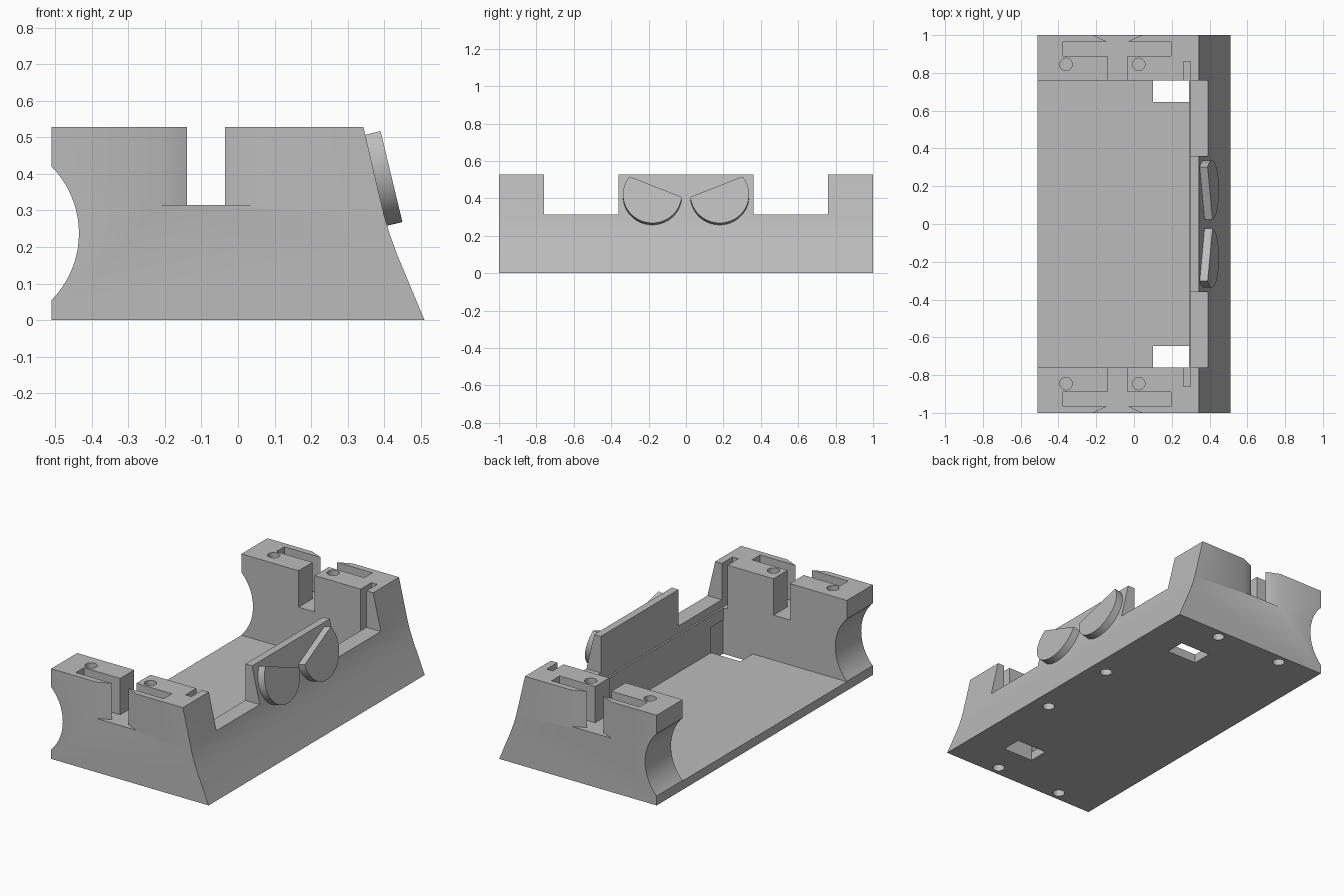
import bpy, bmesh, math
from mathutils import Vector

cube = bpy.data.objects.get("Cube")
if cube:
    bpy.data.objects.remove(cube, do_unlink=True)

grey = bpy.data.materials.new("plain_grey")
grey.use_nodes = True
COLOUR = (0.5, 0.5, 0.5, 1)
grey.diffuse_color = COLOUR
grey.node_tree.nodes["Principled BSDF"].inputs["Base Color"].default_value = COLOUR


def prism(name, points, offset):
    """Extrude a closed outline of 3D points along an offset."""
    bm = bmesh.new()
    face = bm.faces.new([bm.verts.new(p) for p in points])
    ext = bmesh.ops.extrude_face_region(bm, geom=[face])["geom"]
    top = [v for v in ext if isinstance(v, bmesh.types.BMVert)]
    bmesh.ops.translate(bm, verts=top, vec=Vector(offset))
    bmesh.ops.recalc_face_normals(bm, faces=bm.faces[:])
    mesh = bpy.data.meshes.new(name)
    bm.to_mesh(mesh)
    bm.free()
    mesh.materials.append(grey)
    obj = bpy.data.objects.new(name, mesh)
    bpy.context.collection.objects.link(obj)
    return obj


def box(x0, x1, y0, y1, z0, z1):
    outline = [(x0, y0, z0), (x1, y0, z0), (x1, y1, z0), (x0, y1, z0)]
    return prism("cutter", outline, (0, 0, z1 - z0))


def rod(x, y, z0, z1, r=0.033, sides=32):
    turn = [2 * math.pi * i / sides for i in range(sides)]
    outline = [(x + r * math.cos(a), y + r * math.sin(a), z0) for a in turn]
    return prism("cutter", outline, (0, 0, z1 - z0))


def activate(obj):
    bpy.ops.object.select_all(action='DESELECT')
    obj.select_set(True)
    bpy.context.view_layer.objects.active = obj


def cut(target, cutter):
    cutter.hide_render = True
    activate(target)
    mod = target.modifiers.new("cut", 'BOOLEAN')
    mod.operation = 'DIFFERENCE'
    mod.solver = 'EXACT'
    mod.object = cutter
    bpy.ops.object.modifier_apply(modifier=mod.name)
    bpy.data.objects.remove(cutter, do_unlink=True)


# Body: side profile with a sloping front and a round hollow at the back
HEIGHT, FLOOR, LEDGE, WALL = 0.528, 0.052, 0.315, 0.29
profile = [(0.51, 0), (0.435, 0.18), (0.415, 0.235), (0.4, 0.285),
           (0.343, HEIGHT), (-0.51, HEIGHT)]
RADIUS, SWEEP, STEPS = 0.26, math.radians(44.6), 20
for i in range(STEPS + 1):
    a = SWEEP - 2 * SWEEP * i / STEPS
    profile.append((-0.695 + RADIUS * math.cos(a), 0.2375 + RADIUS * math.sin(a)))
profile.append((-0.51, 0))
body = prism("body", [(x, -1, z) for x, z in profile], (0, 2, 0))

# Open tray and the narrow groove along the wall
cut(body, box(-0.7, WALL, -0.76, 0.76, FLOOR, 1))
cut(body, box(0.262, 0.3, -0.86, 0.86, 0.27, 1))

for s in (-1, 1):
    # Lowered wall beside the raised centre
    ya, yb = sorted((s * 0.36, s * 0.76))
    cut(body, box(0.2, 0.7, ya, yb, LEDGE, 1))
    # Floor opening, shaving the walls slightly
    ya, yb = sorted((s * 0.645, s * 0.763))
    cut(body, box(0.1, 0.295, ya, yb, -0.1, 0.2))
    # Flared slot with side pockets in each end block
    slot = [(-0.14, 0.7), (-0.14, 0.89), (-0.375, 0.89), (-0.375, 0.965),
            (-0.14, 0.965), (-0.22, 1.001), (0.045, 1.001), (-0.035, 0.965),
            (0.195, 0.965), (0.195, 0.89), (-0.035, 0.89), (-0.035, 0.7)]
    cut(body, prism("cutter", [(x, s * y, LEDGE) for x, y in slot], (0, 0, 1)))
    # Round holes in the top and the underside
    for x in (-0.36, 0.025):
        cut(body, rod(x, s * 0.845, 0.3, 1))
    for x, y in ((-0.25, 0.945), (0.185, 0.945), (0.41, 0.247)):
        cut(body, rod(x, s * y, -0.1, 0.07))

activate(body)
bpy.ops.object.shade_smooth_by_angle(angle=math.radians(30))

# Eyes: tilted discs with a slanting flat top
TILT = math.radians(13.5)
up = Vector((-math.sin(TILT), 0, math.cos(TILT)))
out = Vector((math.cos(TILT), 0, math.sin(TILT)))
for s, side in ((1, "left"), (-1, "right")):
    centre = Vector((0.413, s * 0.18, 0.421))
    outline = []
    for i in range(41):
        a = math.radians(185 + 214 * i / 40)
        outline.append(centre + 0.157 * (math.cos(a) * s * Vector((0, 1, 0)) + math.sin(a) * up))
    eye = prism(side + "_eye", outline, -0.05 * out)
    activate(eye)
    bpy.ops.object.shade_smooth_by_angle(angle=math.radians(30))
